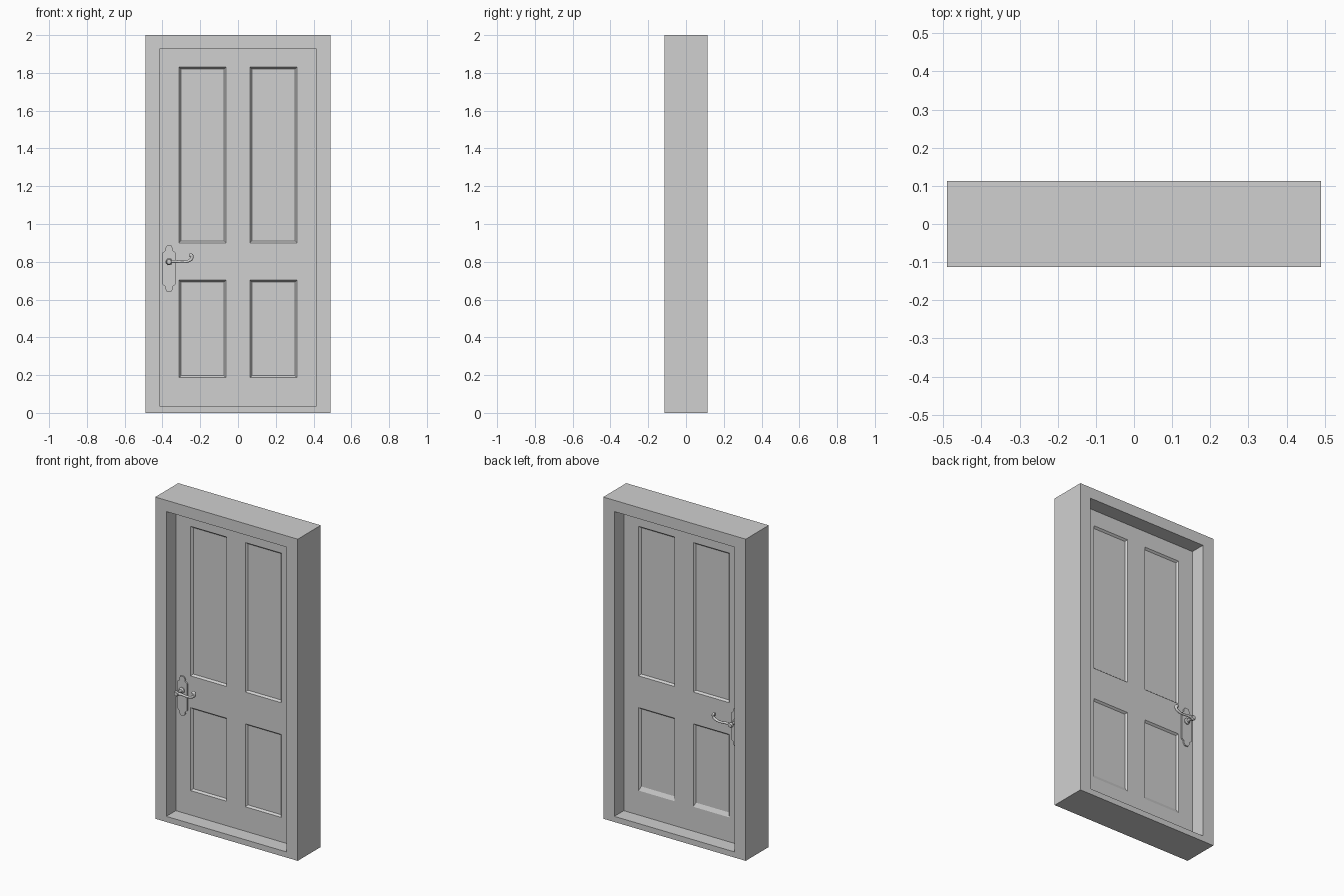
import bpy, bmesh, math
from mathutils import Vector

cube = bpy.data.objects.get("Cube")
if cube:
    bpy.data.objects.remove(cube, do_unlink=True)

grey = bpy.data.materials.new("plain grey")
grey.use_nodes = True
grey.diffuse_color = (0.63, 0.63, 0.63, 1)
grey.node_tree.nodes["Principled BSDF"].inputs["Base Color"].default_value = (0.63, 0.63, 0.63, 1)

HALF_DEPTH = 0.113      # frame
HALF_DOOR = 0.02        # door leaf
LOCK_X, LOCK_Z = -0.365, 0.8


def finish(bm, name, smooth=False):
    bmesh.ops.recalc_face_normals(bm, faces=bm.faces)
    mesh = bpy.data.meshes.new(name)
    bm.to_mesh(mesh)
    bm.free()
    mesh.materials.append(grey)
    obj = bpy.data.objects.new(name, mesh)
    bpy.context.collection.objects.link(obj)
    if smooth:
        shade(obj)
    return obj


def shade(obj):
    bpy.ops.object.select_all(action='DESELECT')
    obj.select_set(True)
    bpy.context.view_layer.objects.active = obj
    bpy.ops.object.shade_smooth_by_angle(angle=math.radians(40))


# Frame: rectangular ring with a low sill
def build_frame():
    bm = bmesh.new()

    def loop(x, z0, z1, y):
        return [bm.verts.new(c) for c in ((-x, y, z0), (x, y, z0), (x, y, z1), (-x, y, z1))]

    rings = [loop(0.49, 0, 2, -HALF_DEPTH), loop(0.49, 0, 2, HALF_DEPTH),
             loop(0.414, 0.035, 1.93, HALF_DEPTH), loop(0.414, 0.035, 1.93, -HALF_DEPTH)]
    for a, b in zip(rings, rings[1:] + rings[:1]):
        for i in range(4):
            j = (i + 1) % 4
            bm.faces.new((a[i], a[j], b[j], b[i]))
    finish(bm, "door_frame")


# Door leaf: gridded slab with four sunken panels on each side
def build_leaf():
    xs = [-0.414, -0.312, -0.064, 0.064, 0.312, 0.414]
    zs = [0.035, 0.187, 0.703, 0.9, 1.83, 1.93]
    bm = bmesh.new()
    panels = []
    for y in (-HALF_DOOR, HALF_DOOR):
        grid = [[bm.verts.new((x, y, z)) for z in zs] for x in xs]
        for i in range(5):
            for k in range(5):
                quad = [grid[i][k], grid[i + 1][k], grid[i + 1][k + 1], grid[i][k + 1]]
                face = bm.faces.new(quad if y < 0 else quad[::-1])
                if i % 2 and k % 2:
                    panels.append(face)
    rims = [e for e in bm.edges if e.is_boundary]
    bmesh.ops.bridge_loops(bm, edges=rims)
    bm.normal_update()
    bmesh.ops.inset_individual(bm, faces=panels, thickness=0.014, depth=-0.012)
    # wider bottom slope on the lower back panels
    for face in panels:
        if face.calc_center_median().y > 0:
            for v in face.verts:
                if v.co.z < 0.3:
                    v.co.z += 0.014
    finish(bm, "door_leaf")


# Handle plate: shaped outline, mirrored left-right and up-down
def build_plate(side, label):
    quarter = [(0.034, 0.084), (0.019, 0.096), (0.02, 0.108), (0.011, 0.122)]
    right = [(x, -z) for x, z in quarter[::-1]] + quarter
    outline = right + [(-x, z) for x, z in right[::-1]]
    bm = bmesh.new()
    y = side * HALF_DOOR
    face = bm.faces.new([bm.verts.new((LOCK_X + x, y, 0.764 + z)) for x, z in outline])
    out = bmesh.ops.extrude_face_region(bm, geom=[face])
    moved = [g for g in out["geom"] if isinstance(g, bmesh.types.BMVert)]
    bmesh.ops.translate(bm, verts=moved, vec=(0, side * 0.008, 0))
    finish(bm, label + "_handle_plate")


# Turned spindle: stacked radii along the door's depth
def build_spindle(side, label):
    profile = [(0.018, 0.026), (0.018, 0.034), (0.010, 0.04), (0.009, 0.066),
               (0.015, 0.074), (0.017, 0.084), (0.012, 0.092)]
    n = 16
    bm = bmesh.new()
    rings = []
    for r, y in profile:
        rings.append([bm.verts.new((LOCK_X + r * math.cos(t), side * y, LOCK_Z + r * math.sin(t)))
                      for t in (2 * math.pi * i / n for i in range(n))])
    for a, b in zip(rings, rings[1:]):
        for i in range(n):
            j = (i + 1) % n
            bm.faces.new((a[i], a[j], b[j], b[i]))
    bm.faces.new(rings[0])
    bm.faces.new(rings[-1])
    finish(bm, label + "_handle_spindle", True)


# Lever: tapered tube that curls up at its tip
def build_lever(side, label):
    path = [(0, 0, 1.2), (0.03, 0.002, 0.9), (0.07, -0.001, 0.8), (0.1, 0.003, 0.9),
            (0.121, 0.02, 1), (0.118, 0.034, 1.2), (0.108, 0.036, 1.1)]
    curve = bpy.data.curves.new(label + "_handle_lever", 'CURVE')
    curve.dimensions = '3D'
    curve.bevel_depth = 0.0085
    curve.bevel_resolution = 3
    curve.resolution_u = 6
    curve.use_fill_caps = True
    spline = curve.splines.new('BEZIER')
    spline.bezier_points.add(len(path) - 1)
    for p, (x, z, r) in zip(spline.bezier_points, path):
        p.co = Vector((LOCK_X + x, side * 0.08, LOCK_Z + z))
        p.radius = r
        p.handle_left_type = p.handle_right_type = 'AUTO'
    curve.materials.append(grey)
    obj = bpy.data.objects.new(label + "_handle_lever", curve)
    bpy.context.collection.objects.link(obj)
    bpy.ops.object.select_all(action='DESELECT')
    obj.select_set(True)
    bpy.context.view_layer.objects.active = obj
    bpy.ops.object.convert(target='MESH')
    shade(bpy.context.view_layer.objects.active)


build_frame()
build_leaf()
for side, label in ((-1, "front"), (1, "back")):
    build_plate(side, label)
    build_spindle(side, label)
    build_lever(side, label)
